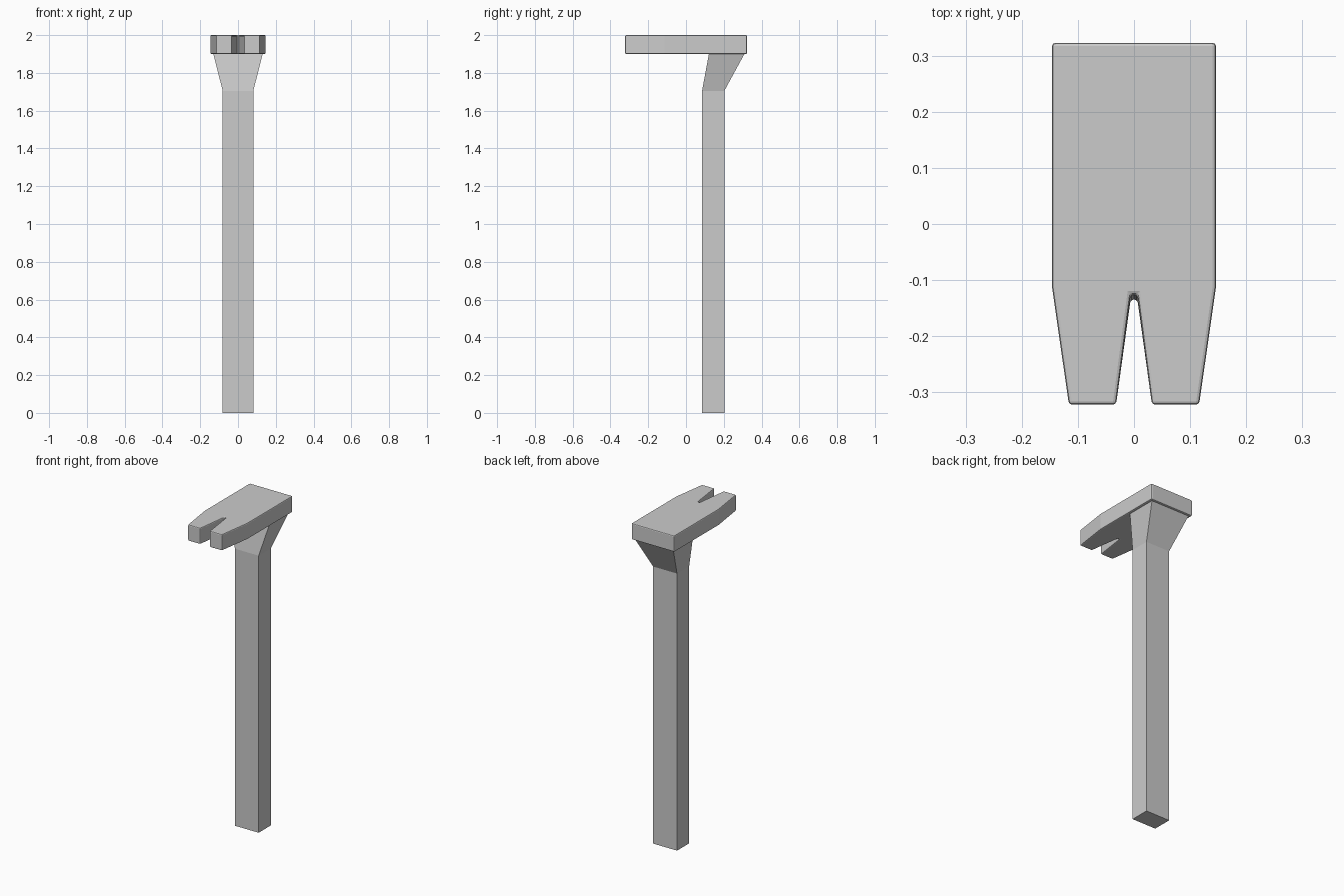
import bpy, bmesh

if "Cube" in bpy.data.objects:
    bpy.data.objects.remove(bpy.data.objects["Cube"])


def loft(name, sections):
    """Skin a closed solid through matching rings of points."""
    bm = bmesh.new()
    rings = [[bm.verts.new(p) for p in s] for s in sections]
    n = len(rings[0])
    for a, b in zip(rings, rings[1:]):
        for i in range(n):
            j = (i + 1) % n
            bm.faces.new((a[i], a[j], b[j], b[i]))
    bm.faces.new(rings[0][::-1])
    bm.faces.new(rings[-1])
    bmesh.ops.recalc_face_normals(bm, faces=bm.faces)
    mesh = bpy.data.meshes.new(name)
    bm.to_mesh(mesh)
    bm.free()
    obj = bpy.data.objects.new(name, mesh)
    bpy.context.collection.objects.link(obj)
    return obj


def rect(hx, y0, y1, z):
    return [(-hx, y0, z), (hx, y0, z), (hx, y1, z), (-hx, y1, z)]


def head_ring(z, notch_y):
    half = [(0.006, notch_y), (0.032, -0.322), (0.116, -0.322),
            (0.146, -0.113), (0.146, 0.323)]
    return ([(x, y, z) for x, y in half] +
            [(-x, y, z) for x, y in reversed(half)])


# Upright post flaring backwards into the head
loft("post", [rect(0.081, 0.085, 0.203, 0.0),
              rect(0.081, 0.085, 0.203, 1.705),
              rect(0.132, 0.122, 0.312, 1.905)])

# Forked plate on top with softened edges
head = loft("forked_head", [head_ring(1.9, -0.135), head_ring(2.0, -0.125)])
bevel = head.modifiers.new("soft_edges", 'BEVEL')
bevel.width = 0.007
bevel.segments = 2
bevel.limit_method = 'ANGLE'
bevel.angle_limit = 0.6
